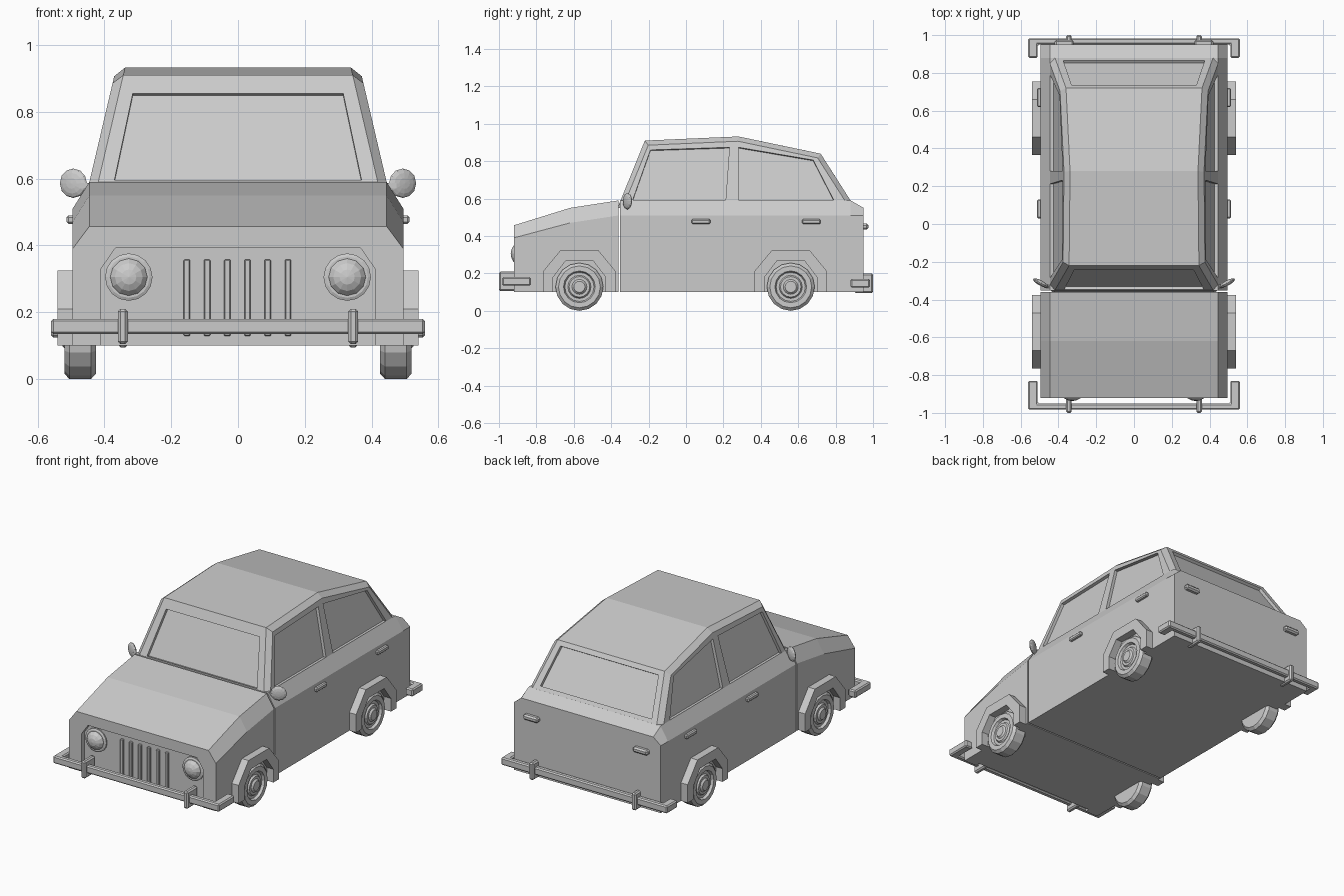
import bpy, bmesh
from math import pi, radians
from mathutils import Vector

if "Cube" in bpy.data.objects:
    bpy.data.objects.remove(bpy.data.objects["Cube"])


def make(name, bm):
    bmesh.ops.recalc_face_normals(bm, faces=bm.faces)
    me = bpy.data.meshes.new(name)
    bm.to_mesh(me)
    bm.free()
    ob = bpy.data.objects.new(name, me)
    bpy.context.scene.collection.objects.link(ob)
    return ob


def loft(name, rings):
    """Closed solid through matching rings of 3D points."""
    bm = bmesh.new()
    vs = [[bm.verts.new(p) for p in r] for r in rings]
    n = len(vs[0])
    for a, b in zip(vs, vs[1:]):
        for i in range(n):
            bm.faces.new((a[i], a[(i + 1) % n], b[(i + 1) % n], b[i]))
    bm.faces.new(vs[0])
    bm.faces.new(vs[-1])
    return make(name, bm)


def box(name, c, size, bevel=0):
    bm = bmesh.new()
    bmesh.ops.create_cube(bm, size=1)
    bmesh.ops.scale(bm, vec=size, verts=bm.verts)
    bmesh.ops.translate(bm, vec=c, verts=bm.verts)
    if bevel:
        bmesh.ops.bevel(bm, geom=bm.edges[:], offset=bevel, segments=1, affect='EDGES')
    return make(name, bm)


def slab(name, pts, d):
    """Flat polygon thickened both ways along its normal."""
    p = [Vector(q) for q in pts]
    n = (p[1] - p[0]).cross(p[2] - p[0]).normalized() * d
    return loft(name, [[q - n for q in p], [q + n for q in p]])


def cut(ob, cutters):
    for c in cutters:
        c.hide_render = True
        m = ob.modifiers.new("cut", 'BOOLEAN')
        m.operation, m.solver, m.object = 'DIFFERENCE', 'EXACT', c
        bpy.context.view_layer.objects.active = ob
        bpy.ops.object.modifier_apply(modifier=m.name)
        bpy.data.objects.remove(c)


def lathe(name, c, prof, side, n=16):
    """Turned part on the x axis; prof is (x, radius), mirrored by side."""
    from math import cos, sin
    rings = [[(side * x, c[0] + r * cos(2 * pi * i / n), c[1] + r * sin(2 * pi * i / n))
              for i in range(n)] for x, r in prof]
    return loft(name, rings)


def ellipsoid(name, c, size, rot_z=0, u=12, v=8, pole_y=True):
    bm = bmesh.new()
    bmesh.ops.create_uvsphere(bm, u_segments=u, v_segments=v, radius=1)
    ob = make(name, bm)
    ob.location = c
    ob.scale = (size[0], size[2], size[1])
    ob.rotation_euler = (pi / 2, 0, rot_z)
    return ob


# lower body: bonnet and main tub, cross-sections along y
def section(y, shoulder, top):
    half = [(0.495, 0.10), (0.495, shoulder), (0.445, top)]
    return [(x, y, z) for x, z in half] + [(-x, y, z) for x, z in reversed(half)]


front = loft("front_body", [section(-0.92, 0.39, 0.457), section(-0.62, 0.47, 0.55),
                            section(-0.36, 0.51, 0.59)])
loft("main_body", [section(-0.352, 0.51, 0.59), section(0.88, 0.51, 0.59),
                   section(0.95, 0.51, 0.55)])

# recessed nose panel
nose = [(0.41, 0.05), (0.41, 0.33), (0.367, 0.392)]
nose += [(-x, z) for x, z in reversed(nose)]
cut(front, [slab("nose_cutter", [(x, -0.92, z) for x, z in nose], 0.028)])


# cabin: side profile leaning inwards, all roof and pillar edges chamfered
def lean(z):
    return 0.445 - (z - 0.59) * 0.235


prof = [(-0.366, 0.55), (-0.22, 0.91), (0.28, 0.932), (0.72, 0.84), (0.905, 0.55)]
cabin = loft("cabin", [[(s * lean(z), y, z) for y, z in prof] for s in (-1, 1)])
bm = bmesh.new()
bm.from_mesh(cabin.data)
edges = [e for e in bm.edges if e.verts[0].co.x * e.verts[1].co.x > 0
         and max(v.co.z for v in e.verts) > 0.6]
bmesh.ops.bevel(bm, geom=edges, offset=0.026, segments=1, affect='EDGES')
bm.to_mesh(cabin.data)
bm.free()

# recessed windows
side_windows = [[(-0.285, 0.592), (-0.19, 0.86), (0.232, 0.874), (0.212, 0.592)],
                [(0.28, 0.592), (0.28, 0.874), (0.68, 0.806), (0.79, 0.592)]]
cutters = [slab("window_cutter", [(s * lean(z), y, z) for y, z in w], 0.018)
           for s in (-1, 1) for w in side_windows]


def screen(lo, hi, a, b):
    """Cutter on the line through profile points a, b; lo/hi are (half width, z)."""
    at = lambda z: a[0] + (b[0] - a[0]) * (z - a[1]) / (b[1] - a[1])
    return slab("screen_cutter", [(s * x, at(z), z) for s, (x, z) in
                                  ((-1, lo), (1, lo), (1, hi), (-1, hi))], 0.018)


cutters.append(screen((0.37, 0.595), (0.315, 0.855), prof[0], prof[1]))
cutters.append(screen((0.375, 0.61), (0.33, 0.815), prof[4], prof[3]))
cut(cabin, cutters)

# grille bars
for i in range(6):
    box("grille_bar", (-0.153 + i * 0.0605, -0.892, 0.243), (0.019, 0.025, 0.23), 0.003)

arch = [(-0.195, 0.10), (-0.195, 0.21), (-0.10, 0.325), (0.10, 0.325), (0.195, 0.21), (0.195, 0.10),
        (0.14, 0.10), (0.14, 0.18), (0.075, 0.265), (-0.075, 0.265), (-0.14, 0.18), (-0.14, 0.10)]

for s in (-1, 1):
    for y0 in (-0.57, 0.56):
        # wheel arch flare, wheel with stepped hub
        loft("wheel_arch", [[(s * x, y0 + y, z) for y, z in arch] for x in (0.48, 0.54)])
        lathe("wheel", (y0, 0.128), [(0.425, 0.112), (0.44, 0.128), (0.505, 0.128),
              (0.52, 0.112), (0.52, 0.085), (0.505, 0.078), (0.505, 0.062), (0.515, 0.055),
              (0.515, 0.04), (0.525, 0.03)], s)
    # door handles
    for y in (0.08, 0.67):
        box("door_handle", (s * 0.5, y, 0.477), (0.026, 0.10, 0.026), 0.006)
    # headlight with rim
    ellipsoid("headlight", (s * 0.327, -0.892, 0.305), (0.059, 0.045, 0.059))
    rim = lathe("headlight_rim", (0, 0), [(0, 0.071), (0.008, 0.071), (0.012, 0.062)], 1)
    rim.rotation_euler = (0, 0, -pi / 2)
    rim.location = (s * 0.327, -0.893, 0.305)
    # wing mirror
    ellipsoid("wing_mirror", (s * 0.493, -0.313, 0.586), (0.046, 0.014, 0.044), s * radians(28))
    box("mirror_stalk", (s * 0.45, -0.33, 0.58), (0.05, 0.015, 0.015))
    # tail light
    box("tail_light", (s * 0.37, 0.955, 0.45), (0.10, 0.04, 0.032), 0.009)

# bumpers: bar, wrapped ends, upright guards
for d, z, ret in ((-1, 0.157, 0.83), (1, 0.147, 0.88)):
    u = [(0.56, ret), (0.56, 0.983), (-0.56, 0.983), (-0.56, ret),
         (-0.51, ret), (-0.51, 0.95), (0.51, 0.95), (0.51, ret)]
    bumper = loft("bumper", [[(x, d * y, z + h) for x, y in u] for h in (-0.023, 0.023)])
    b = bumper.modifiers.new("chamfer", 'BEVEL')
    b.width, b.segments = 0.007, 1
    for s in (-1, 1):
        box("bumper_guard", (s * 0.345, d * 0.95, z), (0.03, 0.10, 0.105), 0.008)
